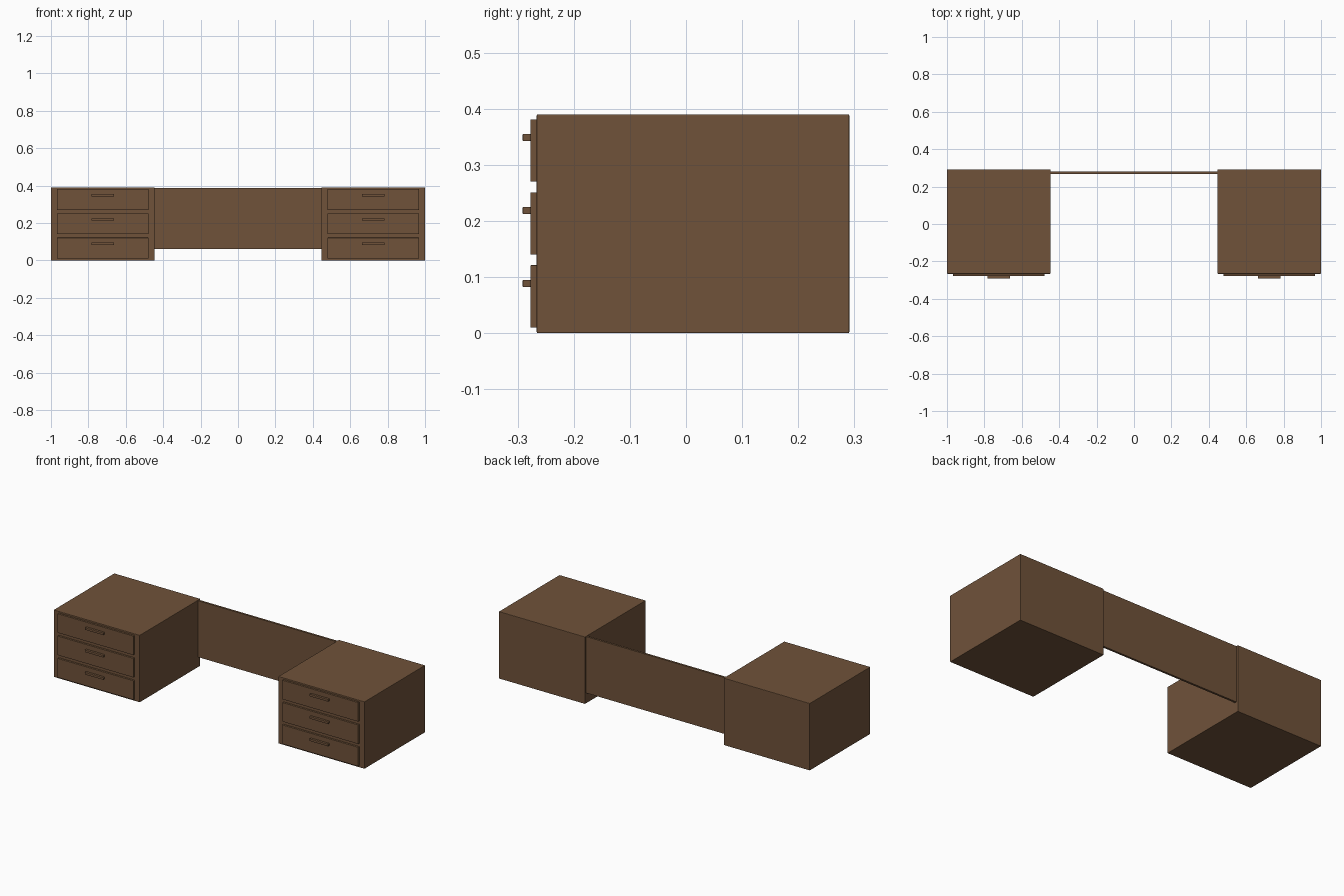
import bpy, bmesh
from mathutils import Vector

if "Cube" in bpy.data.objects:
    bpy.data.objects.remove(bpy.data.objects["Cube"])


def wood(name, color):
    m = bpy.data.materials.new(name)
    m.diffuse_color = color
    m.use_nodes = True
    m.node_tree.nodes["Principled BSDF"].inputs["Base Color"].default_value = m.diffuse_color
    return m


BROWN = wood("brown_wood", (0.16, 0.085, 0.042, 1))


def box(name, lo, hi, bevel=0.0):
    lo, hi = Vector(lo), Vector(hi)
    bm = bmesh.new()
    bmesh.ops.create_cube(bm, size=1)
    for v in bm.verts:
        v.co = Vector(((lo[i] + hi[i]) / 2 + v.co[i] * (hi[i] - lo[i]) for i in range(3)))
    me = bpy.data.meshes.new(name)
    bm.to_mesh(me)
    bm.free()
    me.materials.append(BROWN)
    ob = bpy.data.objects.new(name, me)
    bpy.context.collection.objects.link(ob)
    if bevel:
        mod = ob.modifiers.new("edge_bevel", "BEVEL")
        mod.width = bevel
        mod.segments = 2
    return ob


# two drawer pedestals
for side, s in (("left", -1), ("right", 1)):
    def span(a, b):
        return sorted((s * a, s * b))

    x0, x1 = span(0.446, 1.0)
    box(f"{side}_pedestal", (x0, -0.266, 0), (x1, 0.291, 0.39), 0.002)

    # drawer fronts with bar handles
    for i in range(3):
        z = 0.01 + 0.13 * i
        x0, x1 = span(0.479, 0.967)
        box(f"{side}_drawer_{i + 1}", (x0, -0.277, z), (x1, -0.264, z + 0.111), 0.001)
        x0, x1 = span(0.663, 0.783)
        box(f"{side}_handle_{i + 1}", (x0, -0.291, z + 0.072), (x1, -0.277, z + 0.085), 0.0015)

# modesty panel joining the pedestals at the back
box("back_panel", (-0.447, 0.268, 0.06), (0.447, 0.28, 0.388))
